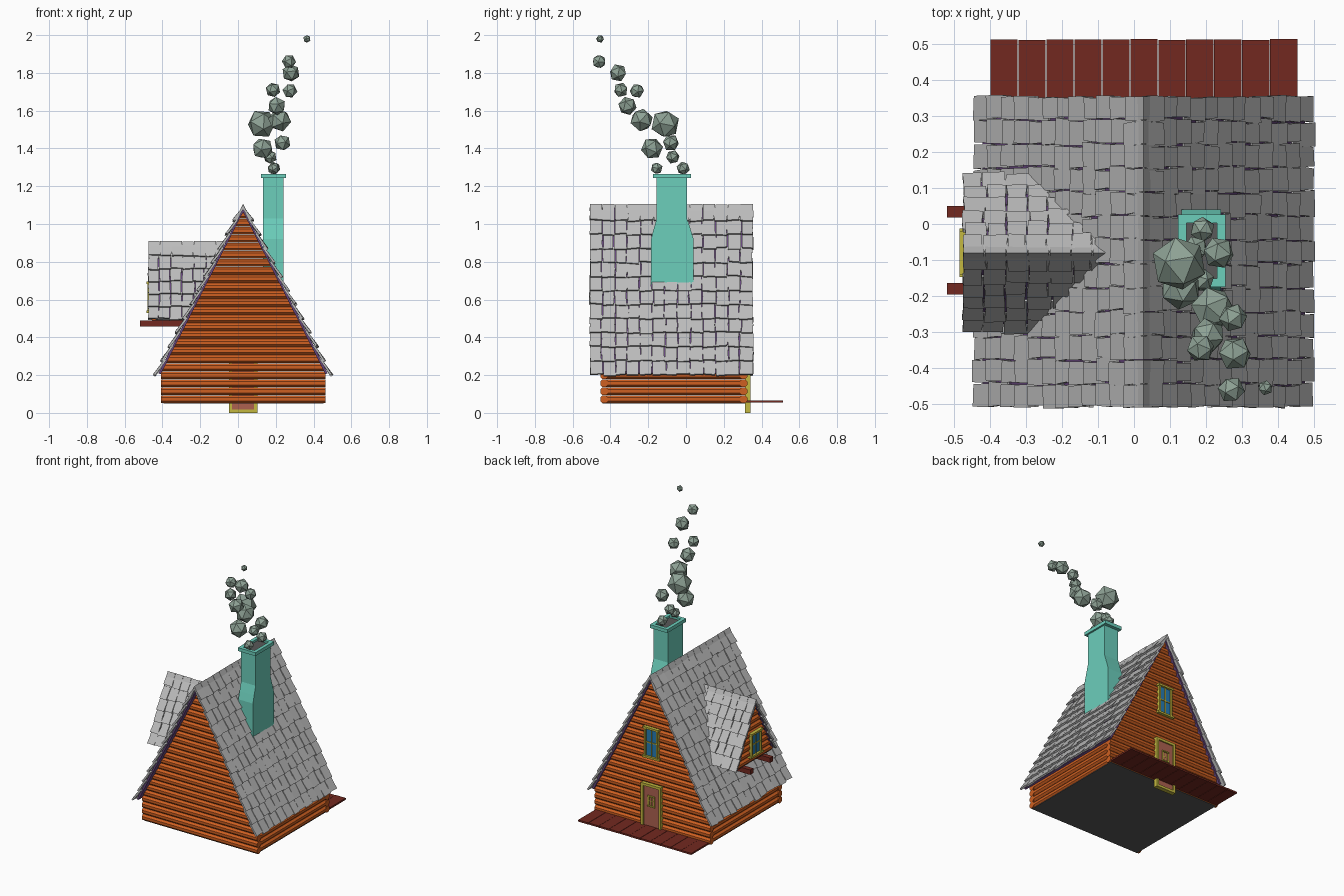
import bpy, bmesh, math, random
from mathutils import Vector as V, Matrix as M

if "Cube" in bpy.data.objects:
    bpy.data.objects.remove(bpy.data.objects["Cube"])
random.seed(4)
CX = 0.027            # x of the main ridge
RUN = 0.512           # half width gained per unit of drop on every roof
COL = dict(orange=(0.62, 0.115, 0.015), maroon=(0.17, 0.022, 0.014), teal=(0.15, 0.62, 0.5),
           smoke=(0.27, 0.36, 0.3), yellow=(0.55, 0.48, 0.05), pink=(0.42, 0.12, 0.08),
           blue=(0.02, 0.2, 0.45), purple=(0.13, 0.06, 0.2), grey=(0.5, 0.5, 0.5), dark=(0.1, 0.1, 0.1))
mats = {}


def finish(name, bm, col):
    bmesh.ops.recalc_face_normals(bm, faces=bm.faces[:])
    me = bpy.data.meshes.new(name)
    bm.to_mesh(me)
    bm.free()
    ob = bpy.data.objects.new(name, me)
    bpy.context.collection.objects.link(ob)
    if col not in mats:
        mats[col] = bpy.data.materials.new(col)
        mats[col].diffuse_color = (*COL[col], 1)
    me.materials.append(mats[col])
    return ob


def hexa(bm, lo, hi):
    """Solid between two matching loops of points."""
    a, b = [bm.verts.new(p) for p in lo], [bm.verts.new(p) for p in hi]
    n = len(a)
    bm.faces.new(a)
    bm.faces.new(b[::-1])
    for i in range(n):
        bm.faces.new((a[i], a[(i + 1) % n], b[(i + 1) % n], b[i]))


def box(bm, x0, x1, y0, y1, z0, z1, mat=M()):
    ring = [(x0, y0), (x1, y0), (x1, y1), (x0, y1)]
    hexa(bm, [mat @ V((x, y, z0)) for x, y in ring], [mat @ V((x, y, z1)) for x, y in ring])


def log(bm, mat, z, r, half):
    """Eight-sided log along local x, ends cut to the half-width function."""
    ring = [(r * math.cos(a), z + r * math.sin(a)) for a in [math.pi * (k + .5) / 4 for k in range(8)]]
    hexa(bm, [mat @ V((-half(q), p, q)) for p, q in ring], [mat @ V((half(q), p, q)) for p, q in ring])


def shingles(bm, top, along, down, span, length, cols, rows):
    """Overlapping, irregular tiles on one roof slope."""
    n = along.cross(down).normalized()
    n = n if n.z > 0 else -n
    w, h = span / cols, length / rows
    j = lambda s: random.uniform(-s, s)
    for r in range(rows):
        cuts = [c * w + (j(.007) if 0 < c < cols else j(.003)) for c in range(cols + 1)]
        for c in range(cols):
            a, b = cuts[c] + .0015, cuts[c + 1] - .0015
            d0, d1, up = max(0, r * h - .015), (r + 1) * h + j(.005), .02 + j(.003)
            pts = [(a, d0, .006), (b, d0, .006), (b + j(.003), (d0 + d1) / 2, .013 + j(.001)),
                   (b + j(.003), d1 + j(.004), up), (a + j(.003), d1 + j(.004), up),
                   (a + j(.003), (d0 + d1) / 2, .013 + j(.001))]
            P = lambda u, v, t: top + along * u + down * v + n * t
            hexa(bm, [P(u, v, t - .012) for u, v, t in pts], [P(*p) for p in pts])


def ridge(bm, p, along, side, span, count, half=.042):
    """Folded cap tiles along a ridge."""
    for k in range(count):
        a, b = span * k / count + .001, span * (k + 1) / count - .001
        t = random.uniform(-.002, .002)
        prof = [(-half, -half / RUN + .012), (0, t + .012), (half, -half / RUN + .012),
                (half - .008, -half / RUN - .002), (0, -.012), (-half + .008, -half / RUN - .002)]
        hexa(bm, *[[p + along * u + side * s + V((0, 0, z)) for s, z in prof] for u in (a, b)])


def roof(name, p, along, side, span, drop, cols, rows, inset, clip=None):
    """Two shingled slopes, ridge caps and a coloured underlay."""
    tiles, under = bmesh.new(), bmesh.new()
    for s in (-1, 1):
        down = (side * s * RUN - V((0, 0, 1))).normalized()
        shingles(tiles, p, along, down, span, drop * math.hypot(1, RUN), cols, rows)
    ridge(tiles, p + V((0, 0, .008)), along, side, span, cols)
    d = drop - .015
    prof = [(-d * RUN, -d), (0, 0), (d * RUN, -d), (d * RUN - .012, -d - .005), (0, -.022), (-d * RUN + .012, -d - .005)]
    hexa(under, *[[p + along * u + side * s + V((0, 0, z)) for s, z in prof] for u in (inset, span - inset)])
    for bm, nm, col in ((tiles, "_shingles", "grey"), (under, "_underlay", "purple")):
        if clip:
            bmesh.ops.bisect_plane(bm, geom=bm.verts[:] + bm.edges[:] + bm.faces[:],
                                   plane_co=clip[0], plane_no=clip[1], clear_inner=True)
        finish(name + nm, bm, col)


def window(name, mat, w, h, t=.013, depth=.024, sill=.012):
    """Framed 2x2 window; local x across, y outward, z up from the bottom edge."""
    fr, gl = bmesh.new(), bmesh.new()
    for s in (-1, 1):
        box(fr, s * w / 2 - s * t, s * w / 2, 0, depth, 0, h, mat)
    for z, e in ((0, sill), (h - t, sill / 2)):
        box(fr, -w / 2 - e, w / 2 + e, 0, depth + .004, z, z + t, mat)
    box(fr, -t / 4, t / 4, 0, depth * .8, t, h - t, mat)
    box(fr, -w / 2 + t, w / 2 - t, 0, depth * .75, h / 2 - t / 4, h / 2 + t / 4, mat)
    box(gl, -w / 2 + t, w / 2 - t, 0, depth * .55, t, h - t, mat)
    finish(name + "_frame", fr, "yellow")
    finish(name + "_glass", gl, "blue")


# log walls: two gables and two low sides
main_half = lambda z: max(.001, min(.435, (1.066 - z) * RUN))
bm = bmesh.new()
PITCH = .0425
for y in (-.433, .305):
    for k in range(24):
        log(bm, M.Translation((CX, y, 0)), .072 + k * PITCH, .0225, main_half)
for x in (-.385, .441):
    for k in range(4):
        log(bm, M.Translation((x, -.064, 0)) @ M.Rotation(math.pi / 2, 4, 'Z'), .072 + k * PITCH, .0225, lambda z: .36)
finish("log_walls", bm, "orange")

bm = bmesh.new()
box(bm, -.395, .452, -.442, .315, .05, .06)
finish("floor", bm, "dark")

# main roof
roof("main_roof", V((CX, -.51, 1.085)), V((0, 1, 0)), V((1, 0, 0)), .865, .89, 13, 12, .02)

# dormer: clipped roof, log gable, floor and beams
DY = -.08
main_plane = (V((CX, 0, 1.088)), V((-1, 0, RUN)).normalized())
roof("dormer_roof", V((-.475, DY, .89)), V((1, 0, 0)), V((0, 1, 0)), .42, .40, 7, 6, .01, main_plane)
bm = bmesh.new()
side = M.Translation((-.445, DY, 0)) @ M.Rotation(math.pi / 2, 4, 'Z')
for k in range(9):
    log(bm, side, .512 + k * PITCH, .0225, lambda z: max(.001, (.868 - z) * RUN))
finish("dormer_logs", bm, "orange")
bm = bmesh.new()
box(bm, -.455, -.29, DY - .185, DY + .185, .489, .496)
finish("dormer_floor", bm, "dark")
bm = bmesh.new()
for y in (.034, -.18):
    box(bm, -.52, -.27, y - .016, y + .016, .457, .49)
finish("dormer_beams", bm, "maroon")

# windows
window("dormer_window", M.Translation((-.456, DY, .53)) @ M.Rotation(math.pi / 2, 4, 'Z'), .11, .165)
window("gable_window", M.Translation((CX, .317, .53)), .105, .21)

# door with frame, sill and small window
bm = bmesh.new()
for s in (-1, 1):
    box(bm, CX + s * .058, CX + s * .075, .312, .342, 0, .35)
for z in (0, .335):
    box(bm, CX - .075, CX + .075, .312, .342, z, z + .017)
finish("door_frame", bm, "yellow")
bm = bmesh.new()
box(bm, CX - .058, CX + .058, .312, .333, .017, .335)
finish("door", bm, "pink")
window("door_window", M.Translation((CX, .322, .2)), .05, .075, .008, .016, .003)

# porch planks
bm = bmesh.new()
w = .855 / 11
for k in range(11):
    e = random.uniform(-.002, .002)
    box(bm, -.4 + k * w + .001, -.4 + (k + 1) * w - .001, .318, .512 + e, .055, .066 + e / 2)
finish("porch_planks", bm, "maroon")

# chimney: side profile extruded in x, tapered shoulders, open top with rim
bm = bmesh.new()
prof = [(-.185, .68), (.04, .68), (.04, .92), (.025, .97), (.005, 1.03), (.005, 1.25),
        (-.155, 1.25), (-.155, 1.03), (-.172, .97), (-.185, .92)]
hexa(bm, *[[V((x, y, z)) for y, z in prof] for x in (.132, .242)])
x0, x1, y0, y1, t = .122, .254, -.175, .027, .024
for a in ((x0, x0 + t, y0, y1), (x1 - t, x1, y0, y1), (x0 + t, x1 - t, y0, y0 + t), (x0 + t, x1 - t, y1 - t, y1)):
    box(bm, *a, 1.243, 1.266)
finish("chimney", bm, "teal")
bm = bmesh.new()
box(bm, x0 + t, x1 - t, y0 + t, y1 - t, 1.245, 1.252)
finish("chimney_flue", bm, "dark")

# smoke puffs: x, y, z, radius
puffs = [(.365, -.455, 1.98, .021), (.27, -.46, 1.86, .038), (.28, -.36, 1.80, .048), (.185, -.345, 1.71, .04),
         (.275, -.26, 1.705, .04), (.205, -.31, 1.625, .05), (.125, -.11, 1.53, .078), (.22, -.235, 1.55, .063),
         (.235, -.08, 1.43, .045), (.13, -.18, 1.40, .059), (.17, -.07, 1.355, .037), (.19, -.015, 1.295, .036),
         (.19, -.155, 1.295, .033)]
bm = bmesh.new()
for x, y, z, r in puffs:
    turn = M.Rotation(random.uniform(0, 6), 4, 'Z') @ M.Rotation(random.uniform(0, 6), 4, 'X')
    bmesh.ops.create_icosphere(bm, subdivisions=1, radius=r, matrix=M.Translation((x, y, z)) @ turn)
finish("smoke", bm, "smoke")

for m in bpy.data.materials:
    if m.users and not m.is_grease_pencil:
        m.use_nodes = True
        m.node_tree.nodes["Principled BSDF"].inputs["Base Color"].default_value = m.diffuse_color
